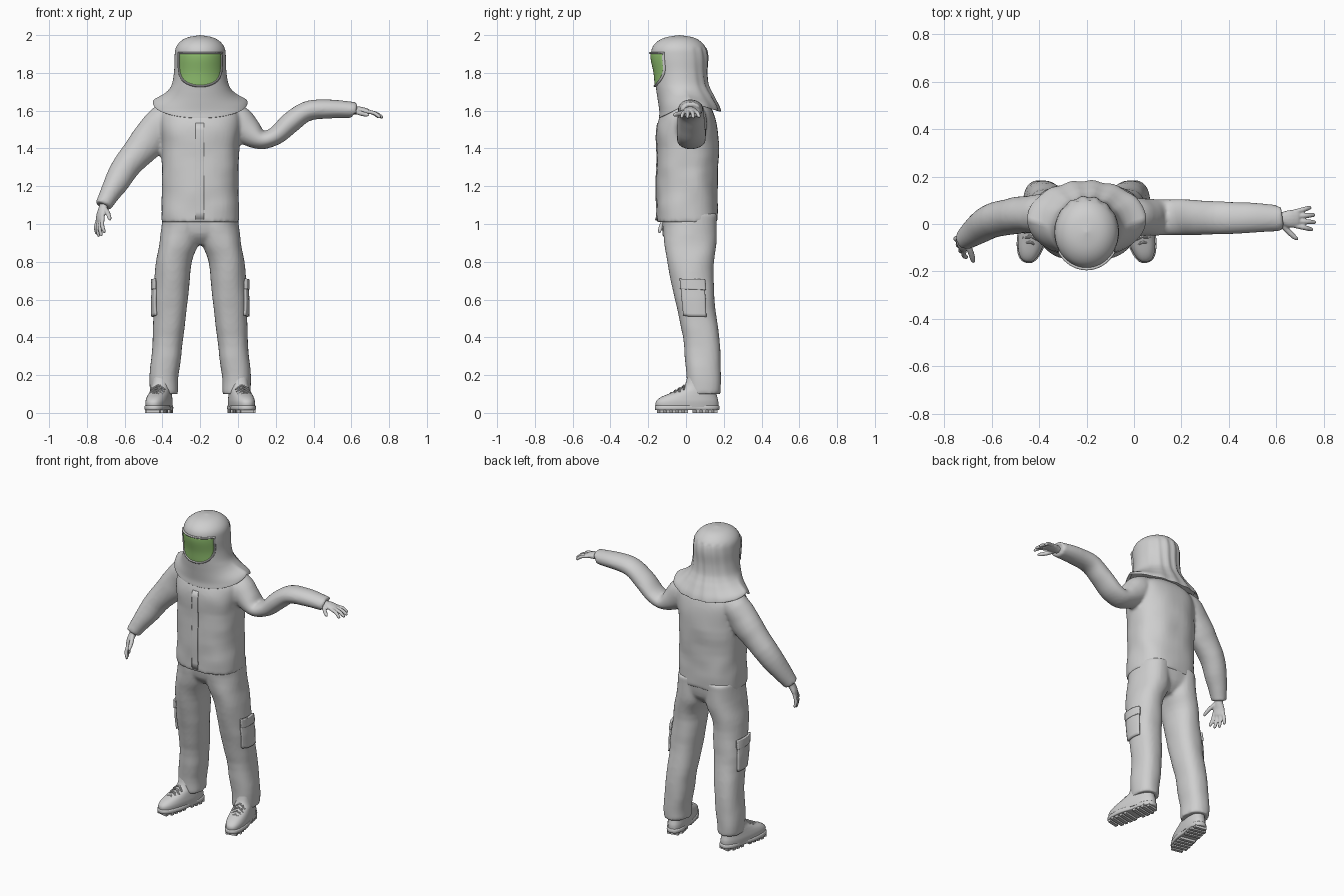
import bpy, bmesh, math
from mathutils import Vector, noise

cube = bpy.data.objects.get("Cube")
if cube:
    bpy.data.objects.remove(cube, do_unlink=True)

MID = -0.2  # x of the body's plane of symmetry


def material(name, rgb):
    m = bpy.data.materials.new(name)
    m.use_nodes = True
    m.diffuse_color = (*rgb, 1)
    m.node_tree.nodes["Principled BSDF"].inputs["Base Color"].default_value = (*rgb, 1)
    return m


GREY = material("suit grey", (0.62, 0.62, 0.62))
GREEN = material("visor green", (0.28, 0.53, 0.16))


def spline(rings, steps):
    """Catmull-Rom interpolation of (x, y, z, ru, rv) rings."""
    out = []
    for i in range(len(rings) - 1):
        quad = [rings[max(i - 1, 0)], rings[i], rings[i + 1], rings[min(i + 2, len(rings) - 1)]]
        for k in range(steps):
            t = k / steps
            out.append([0.5 * (2 * b + (c - a) * t + (2 * a - 5 * b + 4 * c - d) * t * t
                               + (3 * b - a - 3 * c + d) * t ** 3) for a, b, c, d in zip(*quad)])
    return out + [list(rings[-1])]


def loft(bm, rings, seg=32, power=2.0, steps=4, side=None, fold=0.0, warp=None):
    """Skin rings; level ones unless a side axis asks for a tube along the path."""
    pts = spline(rings, steps)
    loops = []
    for i, (x, y, z, ru, rv) in enumerate(pts):
        u, v = Vector((1, 0, 0)), Vector((0, 1, 0))
        if side is not None:
            t = (Vector(pts[min(i + 1, len(pts) - 1)][:3]) - Vector(pts[max(i - 1, 0)][:3])).normalized()
            v = (side - t * side.dot(t)).normalized()
            u = t.cross(v)
        loop = []
        for k in range(seg):
            a = 2 * math.pi * k / seg
            c, s = math.cos(a), math.sin(a)
            cu = math.copysign(abs(c) ** (2 / power), c) * max(ru, 0.001)
            sv = math.copysign(abs(s) ** (2 / power), s) * max(rv, 0.001)
            co = Vector((x, y, z))
            off = u * cu + v * sv
            co += off * (1 + fold * noise.noise((co + off) * 9))
            loop.append(bm.verts.new(warp(co, s) if warp else co))
        loops.append(loop)
    for a, b in zip(loops, loops[1:]):
        for k in range(seg):
            j = (k + 1) % seg
            bm.faces.new((a[k], a[j], b[j], b[k]))
    bm.faces.new(loops[0][::-1])
    bm.faces.new(loops[-1])


def finish(bm, name, mat=GREY, mirror=False, voxel=0, relax=4):
    bmesh.ops.recalc_face_normals(bm, faces=bm.faces)
    bmesh.ops.translate(bm, verts=bm.verts, vec=(-MID, 0, 0))
    me = bpy.data.meshes.new(name)
    bm.to_mesh(me)
    bm.free()
    me.materials.append(mat)
    me.shade_smooth()
    me.set_sharp_from_angle(angle=math.radians(40))
    ob = bpy.data.objects.new(name, me)
    ob.location.x = MID
    bpy.context.collection.objects.link(ob)
    if mirror:
        ob.modifiers.new("Mirror", 'MIRROR').use_mirror_merge = False
    if voxel:
        r = ob.modifiers.new("Fuse", 'REMESH')
        r.mode, r.voxel_size, r.use_smooth_shade = 'VOXEL', voxel, True
        s = ob.modifiers.new("Relax", 'SMOOTH')
        s.factor, s.iterations = 0.5, relax
    return ob


def patch(name, corner, du, dv, target, lift, thick, mirror=False):
    """Cloth panel pressed onto a target surface."""
    n = 12
    bm = bmesh.new()
    g = [[bm.verts.new(Vector(corner) + Vector(du) * i / n + Vector(dv) * j / n)
          for i in range(n + 1)] for j in range(n + 1)]
    for j in range(n):
        for i in range(n):
            bm.faces.new((g[j][i], g[j][i + 1], g[j + 1][i + 1], g[j + 1][i]))
    ob = finish(bm, name)
    w = ob.modifiers.new("Press", 'SHRINKWRAP')
    w.target, w.wrap_mode, w.offset = target, 'ABOVE_SURFACE', lift
    s = ob.modifiers.new("Thickness", 'SOLIDIFY')
    s.thickness, s.offset = thick, 0
    if mirror:
        ob.modifiers.new("Mirror", 'MIRROR')
    return ob


Y = Vector((0, 1, 0))

# Trousers: mirrored leg fused with the pelvis
bm = bmesh.new()
loft(bm, [(-.393, .095, .10, .073, .09), (-.39, .093, .2, .076, .093), (-.37, .08, .4, .082, .097),
          (-.357, .047, .6, .09, .107), (-.34, .023, .8, .094, .123), (-.308, .022, .91, .105, .14),
          (-.298, .02, 1.05, .1, .143)], power=2.3, fold=.06)
loft(bm, [(MID, .02, .89, .08, .08), (MID, .02, .95, .18, .13), (MID, .02, 1.06, .196, .146)], power=2.5)
trousers = finish(bm, "trousers", mirror=True, voxel=.01)

# Jacket: body fused with both sleeves
bm = bmesh.new()
loft(bm, [(MID, .006, 1.01, .206, .16), (MID, .006, 1.1, .205, .161), (MID, .006, 1.2, .203, .16),
          (MID, .008, 1.4, .204, .164), (MID, .006, 1.52, .216, .157), (MID, .01, 1.6, .2, .13),
          (MID, .01, 1.65, .13, .09)], power=2.5, fold=.04, seg=48)
loft(bm, [(-.28, .03, 1.61, .05, .06), (-.37, .04, 1.56, .092, .085), (-.465, .04, 1.455, .094, .077),
          (-.58, .02, 1.32, .077, .074), (-.655, -.02, 1.2, .062, .066), (-.7, -.055, 1.12, .047, .05),
          (-.712, -.066, 1.095, .044, .046)], side=Y, fold=.08)
loft(bm, [(-.08, .02, 1.61, .06, .06), (-.01, .03, 1.55, .088, .08), (.055, .028, 1.49, .076, .078),
          (.125, .027, 1.445, .049, .077), (.2, .027, 1.468, .05, .076), (.275, .027, 1.535, .055, .074),
          (.36, .026, 1.595, .053, .071), (.48, .026, 1.61, .051, .065), (.6, .025, 1.604, .043, .055),
          (.615, .025, 1.603, .042, .054)], side=Y, fold=.06)
jacket = finish(bm, "jacket", voxel=.01)

# Placket and cargo pockets pressed on the cloth
patch("jacket_placket", (-.225, -.17, 1.02), (.045, 0, 0), (0, 0, .52), jacket, .001, .006)
patch("cargo_pocket", (-.48, -.045, .51), (0, .16, 0), (0, 0, .19), trousers, .004, .016, True)
patch("pocket_flap", (-.48, -.05, .655), (0, .17, 0), (0, 0, .055), trousers, .01, .014, True)


# Hood with a shoulder cape, dipping at front and back and pleated behind
def drape(co, s):
    w = min(1, max(0, (1.72 - co.z) / .075))
    co.z -= w * (.085 if s < 0 else .05) * abs(s) ** .9
    if s > 0 and co.z < 1.93:
        ang = math.atan2(co.y, co.x - MID)
        co.y += .004 * s * math.sin(ang * 13 + co.z * 9)
    return co


HOOD = [(MID, .02, 1.668, .222, .14), (MID, .02, 1.645, .25, .162), (MID, .017, 1.662, .24, .158),
        (MID, 0, 1.692, .188, .15), (MID, -.02, 1.73, .154, .141), (MID, -.028, 1.8, .139, .14),
        (MID, -.034, 1.88, .136, .15), (MID, -.037, 1.93, .13, .143), (MID, -.037, 1.965, .106, .116),
        (MID, -.035, 1.988, .066, .072), (MID, -.035, 2.0, 0, 0)]
bm = bmesh.new()
loft(bm, HOOD, seg=80, steps=5, warp=drape)
finish(bm, "hood")


# Visor plate following the hood's front, with a raised rim
def hood_front(x, z):
    rows = [r for r in spline(HOOD, 5)[15:]]
    a, b = next((p, q) for p, q in zip(rows, rows[1:]) if p[2] <= z <= q[2])
    t = (z - a[2]) / (b[2] - a[2])
    cy, rx, ry = (a[i] + (b[i] - a[i]) * t for i in (1, 3, 4))
    return Vector((MID + x, cy - ry * math.sqrt(max(0, 1 - (x / rx) ** 2)) - .004, z))


N = 20
grid = []
for j in range(N + 1):
    t = .995 * math.sin(j / N * math.pi / 2)
    half = .114 * math.sqrt(1 - t ** 5)
    grid.append([hood_front(half * (2 * i / N - 1), 1.905 - .175 * t) for i in range(N + 1)])
bm = bmesh.new()
vs = [[bm.verts.new(p) for p in row] for row in grid]
for j in range(N):
    for i in range(N):
        bm.faces.new((vs[j][i], vs[j + 1][i], vs[j + 1][i + 1], vs[j][i + 1]))
finish(bm, "visor", GREEN).modifiers.new("Thickness", 'SOLIDIFY').thickness = .003
rim = [r[0] for r in grid] + grid[-1][1:-1] + [r[-1] for r in grid[::-1]] + grid[0][-2::-1]
bm = bmesh.new()
loft(bm, [(*p, .006, .007) for p in rim], seg=10, steps=1, side=Y)
finish(bm, "visor_rim")


# Hands: palm, four fingers and a thumb, fused
def hand(name, wrist, along, thumb, curl):
    w, t = Vector(wrist), Vector(along).normalized()
    s = Vector(thumb)
    s = (s - t * s.dot(t)).normalized()
    n = t.cross(s) * curl
    bm = bmesh.new()

    def limb(points):
        loft(bm, [(*(w + t * a + s * b + n * c), ru, rv) for a, b, c, ru, rv in points], seg=14, side=s)

    limb([(-.04, 0, 0, .024, .027), (.01, 0, 0, .022, .027), (.05, 0, -.003, .019, .037),
          (.085, 0, 0, .014, .036), (.095, 0, 0, .008, .03)])
    for k, length in enumerate((.072, .085, .082, .064)):
        b = .028 - .019 * k
        limb([(.07, b, 0, .01, .01), (.08 + length * .5, b * 1.35, .004, .0105, .0105),
              (.08 + length * .9, b * 1.6, .02, .009, .009), (.08 + length, b * 1.65, .026, .005, .005)])
    q = s * .01
    limb([(.015, .015, .003, .013, .013), (.045, .05, .012, .013, .012),
          (.075, .078, .016, .011, .01), (.09, .088, .018, .005, .005)])
    finish(bm, name, voxel=.0045, relax=2)


hand("left_hand", (.605, .022, 1.603), (1, 0, -.1), (0, -1, 0), 1)
hand("right_hand", (-.712, -.066, 1.095), (-.24, -.3, -.95), (.45, -1, 0), -1)

# Boots: turned-out upper, sole with tread bars, and laces
turn = math.radians(-12)


def boot_part(name, build):
    bm = bmesh.new()
    build(bm)
    for v in bm.verts:
        x, y = v.co.x, v.co.y
        v.co.x = -.418 + x * math.cos(turn) - y * math.sin(turn)
        v.co.y = .006 + x * math.sin(turn) + y * math.cos(turn)
    finish(bm, name, mirror=True)


def upper(bm):
    loft(bm, [(0, 0, .03, .058, .168), (0, 0, .06, .06, .168), (0, .012, .085, .057, .15),
              (0, .04, .11, .053, .116), (0, .07, .14, .05, .086), (0, .08, .2, .05, .076)], power=2.4)


def sole(bm):
    def waist(co, s):
        co.x *= 1 - .16 * math.exp(-((co.y - .05) / .05) ** 2)
        return co
    loft(bm, [(0, 0, .014, .059, .168), (0, 0, .018, .064, .173), (0, 0, .036, .064, .173),
              (0, 0, .04, .058, .168)], power=2.5, seg=48, steps=2, warp=waist)
    for k in range(10):
        y = -.145 + k * .0325
        if k != 5:
            half = .05 if abs(y) < .13 else .036
            g = bmesh.ops.create_cube(bm, size=1)["verts"]
            bmesh.ops.scale(bm, verts=g, vec=(2 * half, .02, .02))
            bmesh.ops.translate(bm, verts=g, vec=(0, y, .01))


def laces(bm):
    for k in range(4):
        y, z = -.085 + k * .023, .1 + k * .013
        for d in (-1, 1):
            loft(bm, [(-.036, y + .01 * d, z - .016, .005, .005), (0, y, z + .006, .005, .005),
                      (.036, y - .01 * d, z - .016, .005, .005)], seg=8, side=Y)


boot_part("boot_upper", upper)
boot_part("boot_sole", sole)
boot_part("boot_laces", laces)
